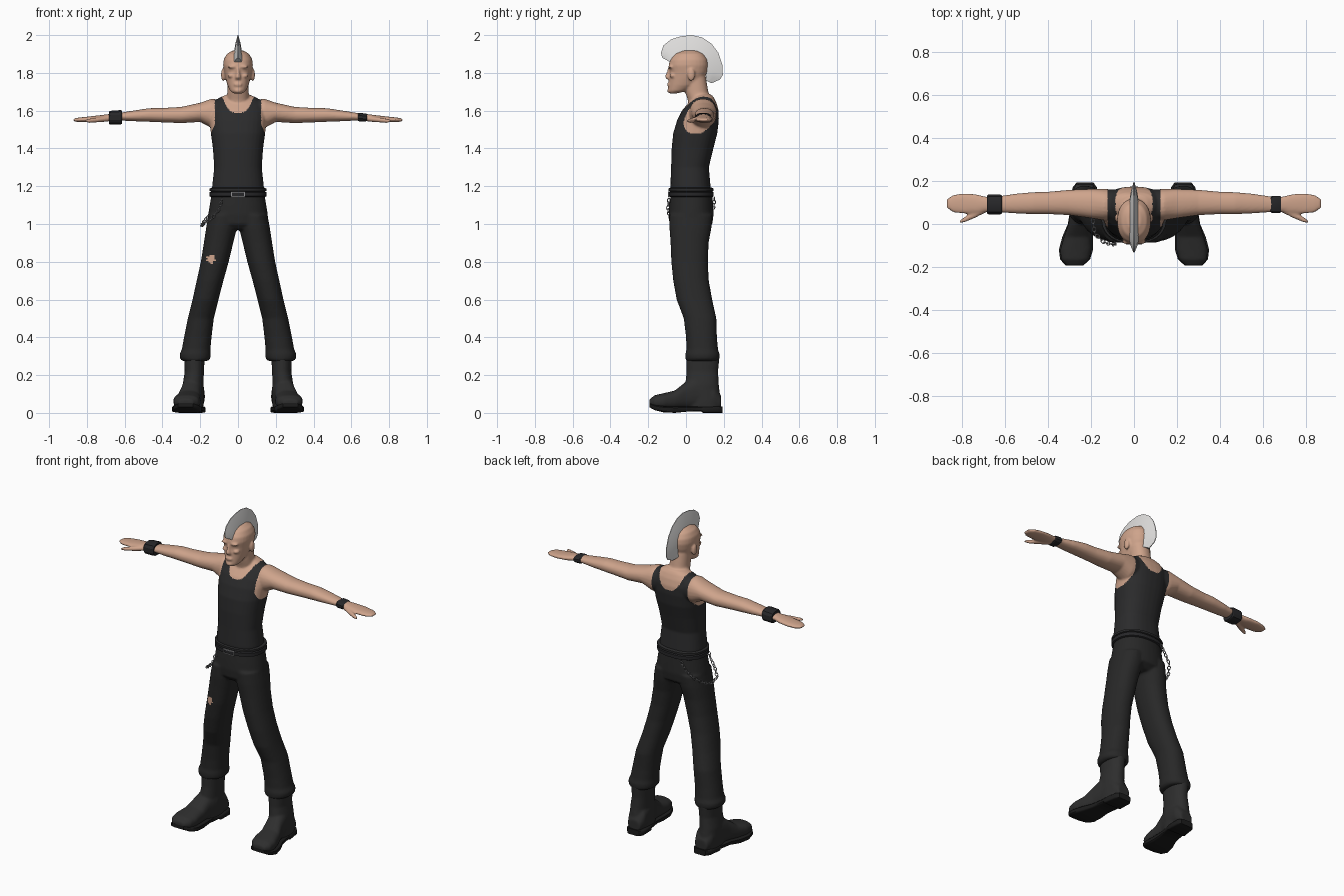
import bpy, bmesh, math, random
from mathutils import Matrix, Vector

random.seed(4)

def material(name, r, g, b):
    m = bpy.data.materials.new(name)
    m.diffuse_color = (r, g, b, 1)
    return m

SKIN = material("skin", 0.62, 0.37, 0.26)
SHIRT = material("shirt black", 0.024, 0.024, 0.025)
TROUSER = material("trouser black", 0.021, 0.021, 0.021)
BOOT = material("boot black", 0.027, 0.027, 0.027)
SOLE = material("sole black", 0.012, 0.012, 0.012)
LEATHER = material("leather", 0.02, 0.02, 0.022)
HAIR = material("pale hair", 0.76, 0.75, 0.74)
METAL = material("steel", 0.3, 0.3, 0.31)

# rings are (t along axis, centre a, half size a, b low, b high); (a, b) are the other two axes in order
def loft(bm, rings, axis="z", n=24, p=2.2, side=1):
    loops = []
    for t, a, ra, b0, b1 in rings:
        loop = []
        for i in range(n):
            w = 2 * math.pi * (i + 0.5) / n
            c, s = math.cos(w), math.sin(w)
            u = a + ra * math.copysign(abs(c) ** (2 / p), c)
            v = (b0 + b1) / 2 + (b1 - b0) / 2 * math.copysign(abs(s) ** (2 / p), s)
            x, y, z = {"z": (u, v, t), "y": (u, t, v), "x": (t, u, v)}[axis]
            loop.append(bm.verts.new((side * x, y, z)))
        loops.append(loop)
    for l0, l1 in zip(loops, loops[1:]):
        for i in range(n):
            bm.faces.new((l0[i], l0[i - 1], l1[i - 1], l1[i]))
    bm.faces.new(loops[0])
    bm.faces.new(loops[-1])

def blob(bm, loc, size):
    bmesh.ops.create_uvsphere(bm, u_segments=14, v_segments=10, radius=1,
                              matrix=Matrix.Translation(loc) @ Matrix.Diagonal((*size, 1)))

def finish(name, bm, mats, voxel=0, smooth=3, angle=40):
    bmesh.ops.recalc_face_normals(bm, faces=bm.faces[:])
    me = bpy.data.meshes.new(name)
    bm.to_mesh(me)
    bm.free()
    ob = bpy.data.objects.new(name, me)
    bpy.context.collection.objects.link(ob)
    bpy.ops.object.select_all(action="DESELECT")
    bpy.context.view_layer.objects.active = ob
    ob.select_set(True)
    if voxel:   # fuse overlapping volumes into one skin
        r = ob.modifiers.new("fuse", "REMESH")
        r.mode, r.voxel_size = "VOXEL", voxel
        s = ob.modifiers.new("soften", "SMOOTH")
        s.factor, s.iterations = 0.5, smooth
        bpy.ops.object.modifier_apply(modifier="fuse")
        bpy.ops.object.modifier_apply(modifier="soften")
    ob.data.materials.clear()
    for m in mats:
        ob.data.materials.append(m)
    if angle:
        bpy.ops.object.shade_smooth_by_angle(angle=math.radians(angle))
    return ob

# ---- upper body: torso, neck, head, arms and hands fused
bm = bmesh.new()
loft(bm, [(1.14, 0, .138, -.078, .135), (1.2, 0, .137, -.083, .13), (1.3, 0, .126, -.079, .121),
          (1.4, 0, .133, -.076, .145), (1.48, 0, .144, -.068, .166), (1.55, 0, .15, -.047, .174),
          (1.6, 0, .15, -.022, .173), (1.64, 0, .132, .012, .162), (1.668, 0, .1, .04, .148),
          (1.685, 0, .06, .05, .135)], n=32, p=2.4)
loft(bm, [(1.6, 0, .066, .02, .145), (1.66, 0, .06, .008, .132), (1.7, 0, .056, -.005, .118),
          (1.78, 0, .056, -.01, .105)])                                          # neck
loft(bm, [(1.692, 0, .025, -.088, -.045), (1.705, 0, .042, -.094, .005), (1.735, 0, .056, -.092, .06),
          (1.77, 0, .066, -.09, .098), (1.805, 0, .073, -.087, .112), (1.84, 0, .079, -.092, .118),
          (1.87, 0, .076, -.085, .114), (1.9, 0, .06, -.06, .095), (1.918, 0, .03, -.02, .06)], n=28)
loft(bm, [(1.765, 0, .017, -.1, -.06), (1.778, 0, .016, -.113, -.06), (1.8, 0, .01, -.104, -.06),
          (1.828, 0, .009, -.096, -.06)], n=12)                                  # nose
blob(bm, (0, -.088, 1.738), (.024, .013, .012))                                  # mouth
blob(bm, (0, -.088, 1.706), (.022, .012, .013))                                  # chin
for s in (-1, 1):
    blob(bm, (s * .03, -.08, 1.832), (.026, .016, .008))                         # brow
    blob(bm, (s * .036, -.068, 1.785), (.02, .02, .013))                         # cheek
    blob(bm, (s * .078, .028, 1.79), (.012, .02, .034))                          # ear
    loft(bm, [(.07, .09, .07, 1.52, 1.655), (.14, .09, .073, 1.508, 1.663), (.2, .095, .068, 1.54, 1.642),
              (.3, .1, .059, 1.534, 1.62), (.4, .098, .052, 1.538, 1.614), (.47, .097, .051, 1.541, 1.613),
              (.55, .095, .046, 1.544, 1.601), (.63, .092, .037, 1.548, 1.588), (.69, .092, .035, 1.546, 1.581),
              (.73, .093, .045, 1.542, 1.576), (.79, .095, .048, 1.54, 1.569), (.84, .095, .041, 1.539, 1.564),
              (.87, .095, .022, 1.543, 1.558)], "x", side=s)                     # arm and hand
    loft(bm, [(.68, .078, .02, 1.543, 1.572), (.74, .045, .017, 1.538, 1.565), (.785, .022, .013, 1.535, 1.558),
              (.81, .01, .007, 1.538, 1.553)], "x", n=12, side=s)                # thumb
body = finish("body_and_vest", bm, [SKIN, SHIRT], voxel=.006, smooth=4, angle=60)

# tank top is the torso region below the neckline and inside the armholes
for f in body.data.polygons:
    x, z = abs(f.center.x), f.center.z
    low = 1.588 if f.center.y < .06 else 1.575
    neckline = z > low + .085 * (x / .082) ** 3
    armhole = z > 1.48 and x > .122 + max(0, 1.53 - z) * .4
    f.material_index = 0 if neckline or armhole else 1

# ---- trousers
bm = bmesh.new()
loft(bm, [(1.17, 0, .138, -.08, .138), (1.1, 0, .15, -.088, .143), (1.05, 0, .158, -.092, .146),
          (1.0, 0, .16, -.088, .14), (.97, 0, .11, -.06, .1)], n=32)
for s in (-1, 1):
    loft(bm, [(1.05, .078, .078, -.088, .14), (.98, .087, .082, -.088, .135), (.9, .103, .078, -.082, .12),
              (.8, .123, .074, -.078, .116), (.7, .148, .071, -.068, .121), (.6, .172, .069, -.05, .139),
              (.5, .197, .069, -.012, .161), (.4, .213, .073, 0, .164), (.335, .222, .076, .002, .17),
              (.31, .227, .083, -.004, .178), (.288, .227, .081, -.003, .177), (.275, .227, .068, 0, .172)],
         side=s)
trousers = finish("trousers", bm, [TROUSER, SKIN], voxel=.008, angle=60)
for f in trousers.data.polygons:      # ragged hole above the knee
    d = Vector((f.center.x + .143, f.center.z - .815)).length
    if f.center.y < 0 and d < .017 + random.random() * .009:
        f.material_index = 1

# ---- boots and soles
for s, label in ((-1, "right"), (1, "left")):
    bm = bmesh.new()
    loft(bm, [(.3, .231, .055, 0, .178), (.22, .231, .051, .003, .17), (.15, .238, .055, -.004, .174),
              (.06, .238, .056, -.01, .184), (.025, .238, .054, -.01, .184)], side=s)
    loft(bm, [(.186, .23, .04, .02, .09), (.15, .231, .056, .02, .15), (.06, .238, .058, .02, .2),
              (0, .25, .056, .02, .165), (-.06, .262, .064, .018, .118), (-.12, .27, .073, .018, .104),
              (-.165, .274, .066, .022, .094), (-.194, .277, .038, .035, .072)], "y", p=2.5, side=s)
    finish(label + "_boot", bm, [BOOT], voxel=.007, angle=60)
    bm = bmesh.new()
    loft(bm, [(.192, .228, .04, 0, .035), (.17, .229, .057, 0, .035), (.09, .236, .062, 0, .034),
              (.08, .237, .058, .008, .034), (.0, .25, .058, .006, .034), (-.06, .262, .072, 0, .034),
              (-.12, .27, .08, .003, .036), (-.165, .274, .07, .014, .042), (-.194, .277, .04, .03, .052)],
         "y", n=16, p=6, side=s)
    finish(label + "_sole", bm, [SOLE])

# ---- belt with hem roll above it, and buckle bars
for name, z0, z1 in (("belt", 1.143, 1.172), ("vest_hem", 1.172, 1.192)):
    bm = bmesh.new()
    loft(bm, [(z0, 0, .143, -.084, .14), (z0 + .004, 0, .151, -.092, .147),
              (z1 - .004, 0, .151, -.092, .147), (z1, 0, .14, -.084, .138)], n=32, p=2.3)
    finish(name, bm, [LEATHER if name == "belt" else SHIRT])
bm = bmesh.new()
for x, z, w, h in ((0, 1.17, .07, .005), (0, 1.145, .07, .005), (-.035, 1.157, .004, .028), (.035, 1.157, .004, .028)):
    bmesh.ops.create_cube(bm, size=1, matrix=Matrix.Translation((x, -.092, z)) @ Matrix.Diagonal((w, .006, h, 1)))
finish("buckle", bm, [METAL], angle=0)

# ---- wristbands
for name, x0, x1, r, z0, z1, s in (("wide_wristband", .615, .683, .047, 1.526, 1.604, -1),
                                   ("narrow_wristband", .636, .684, .041, 1.543, 1.589, 1)):
    bm = bmesh.new()
    loft(bm, [(x0, .091, r - .004, z0 + .003, z1 - .003), (x0 + .006, .091, r, z0, z1),
              (x1 - .006, .091, r, z0, z1 - .004), (x1, .091, r - .004, z0 + .003, z1 - .007)],
         "x", n=12, p=2.6, side=s)
    finish(name, bm, [LEATHER], angle=25)

# ---- hip chain: links along a hanging path
path = [Vector(v) for v in ((-.085, -.09, 1.135), (-.1, -.096, 1.08), (-.14, -.085, 1.03), (-.182, -.045, 1.0),
                            (-.192, .02, .99), (-.185, .08, 1.01), (-.15, .13, 1.05), (-.105, .148, 1.09),
                            (-.07, .15, 1.14))]
lengths = [(b - a).length for a, b in zip(path, path[1:])]
count, links = 26, []
for i in range(count):
    d, k = sum(lengths) * (i + .5) / count, 0
    while d > lengths[k]:
        d, k = d - lengths[k], k + 1
    way = path[k + 1] - path[k]
    bpy.ops.mesh.primitive_torus_add(major_radius=.008, minor_radius=.0026, major_segments=10, minor_segments=5)
    link = bpy.context.object
    link.data.transform(Matrix.Translation(path[k] + way.normalized() * d)
                        @ way.to_track_quat("X", "Z").to_matrix().to_4x4()
                        @ Matrix.Rotation(math.pi / 2 * (i % 2), 4, "X") @ Matrix.Diagonal((1.45, 1, 1, 1)))
    links.append(link)
for link in links:
    link.select_set(True)
bpy.ops.object.join()
chain = bpy.context.object
chain.name = "hip_chain"
chain.data.materials.append(METAL)

# ---- mohawk: wedge fan, wide at the scalp and thin at the crest
crest = [(-.125, 1.88), (-.133, 1.905), (-.12, 1.945), (-.08, 1.977), (-.03, 1.993), (.03, 2.0), (.085, 1.988),
         (.135, 1.955), (.172, 1.905), (.192, 1.845), (.195, 1.79), (.18, 1.765), (.135, 1.745)]
scalp = [(-.08, 1.855), (-.08, 1.872), (-.065, 1.887), (-.045, 1.897), (-.02, 1.904), (.02, 1.91), (.055, 1.906),
         (.08, 1.893), (.1, 1.875), (.109, 1.85), (.112, 1.82), (.108, 1.79), (.104, 1.76)]
bm = bmesh.new()
rows = []
for (cy, cz), (sy, sz) in zip(crest, scalp):
    my, mz = (cy + sy) / 2, (cz + sz) / 2
    rows.append([bm.verts.new(v) for v in ((-.021, sy, sz), (-.014, my, mz), (-.002, cy, cz),
                                           (.002, cy, cz), (.014, my, mz), (.021, sy, sz))])
for a, b in zip(rows, rows[1:]):
    for i in range(6):
        bm.faces.new((a[i - 1], a[i], b[i], b[i - 1]))
bm.faces.new(rows[0])
bm.faces.new(rows[-1])
finish("mohawk", bm, [HAIR])
